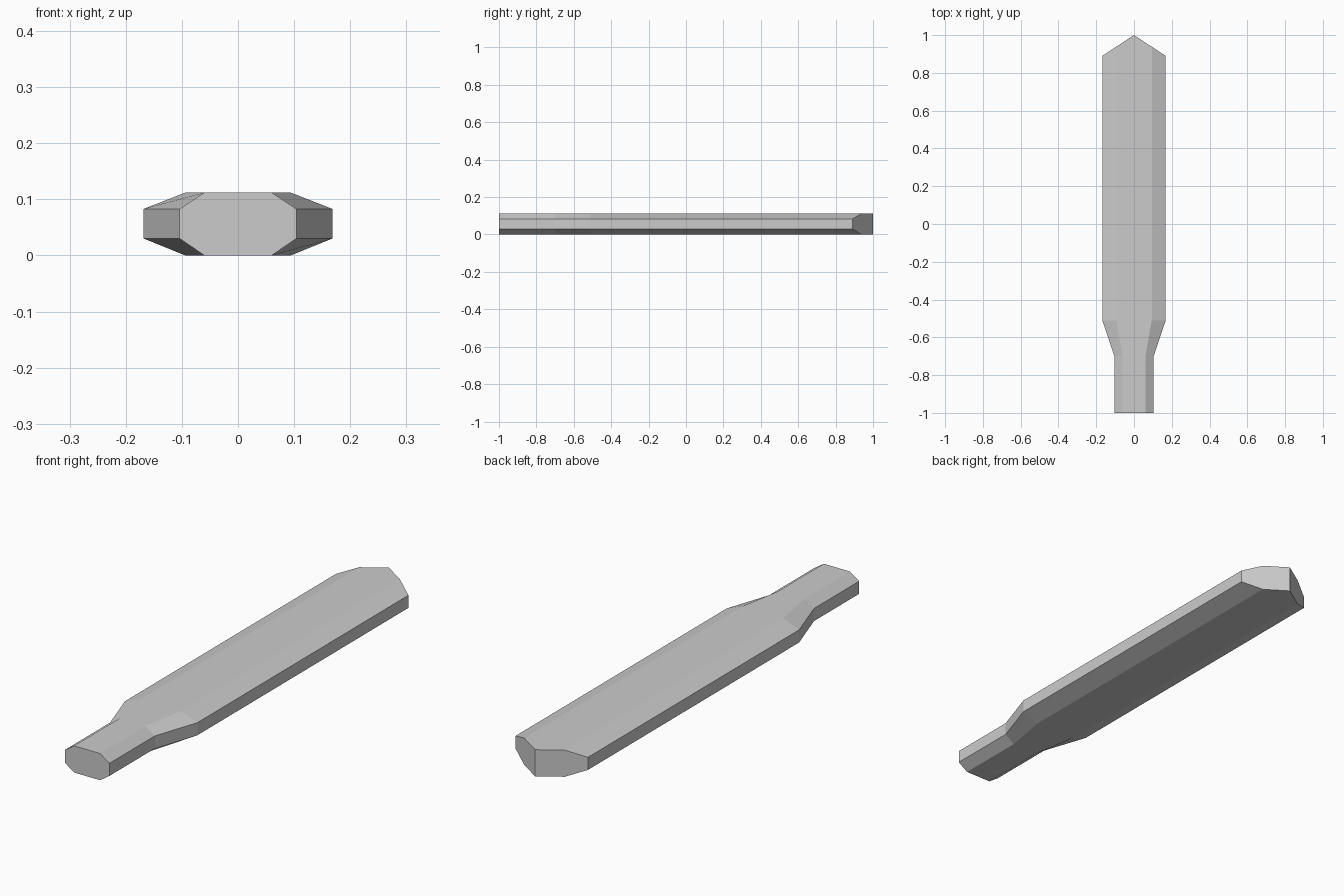
import bpy, bmesh

if "Cube" in bpy.data.objects:
    bpy.data.objects.remove(bpy.data.objects["Cube"])

HEIGHT, SIDE_LOW, SIDE_HIGH = 0.112, 0.03, 0.083
TIP_DROP = 0.11  # how far the pointed end falls back at the outer edge


def section(bm, y, w, t, drop=0.0):
    """Ring of ten points: chamfered slab outline with top and bottom centre points."""
    outline = [(0, 0), (t, 0), (w, SIDE_LOW), (w, SIDE_HIGH), (t, HEIGHT),
               (0, HEIGHT), (-t, HEIGHT), (-w, SIDE_HIGH), (-w, SIDE_LOW), (-t, 0)]
    return [bm.verts.new((x, y - drop * abs(x) / w, z)) for x, z in outline]


bm = bmesh.new()

# Narrow grip, flared shoulder, long blade, pointed end
rings = [section(bm, -1.0, 0.104, 0.06),
         section(bm, -0.70, 0.104, 0.06),
         section(bm, -0.51, 0.168, 0.094),
         section(bm, 1.0, 0.168, 0.094, TIP_DROP)]
for a, b in zip(rings, rings[1:]):
    for i in range(10):
        j = (i + 1) % 10
        bm.faces.new((a[i], a[j], b[j], b[i]))

# Flat butt and the two slanted tip faces
bm.faces.new(rings[0])
tip = rings[-1]
bm.faces.new(tip[:6])
bm.faces.new(tip[5:] + tip[:1])
bmesh.ops.recalc_face_normals(bm, faces=bm.faces)

mesh = bpy.data.meshes.new("paddle_bar")
bm.to_mesh(mesh)
bm.free()
bpy.context.collection.objects.link(bpy.data.objects.new("paddle_bar", mesh))
